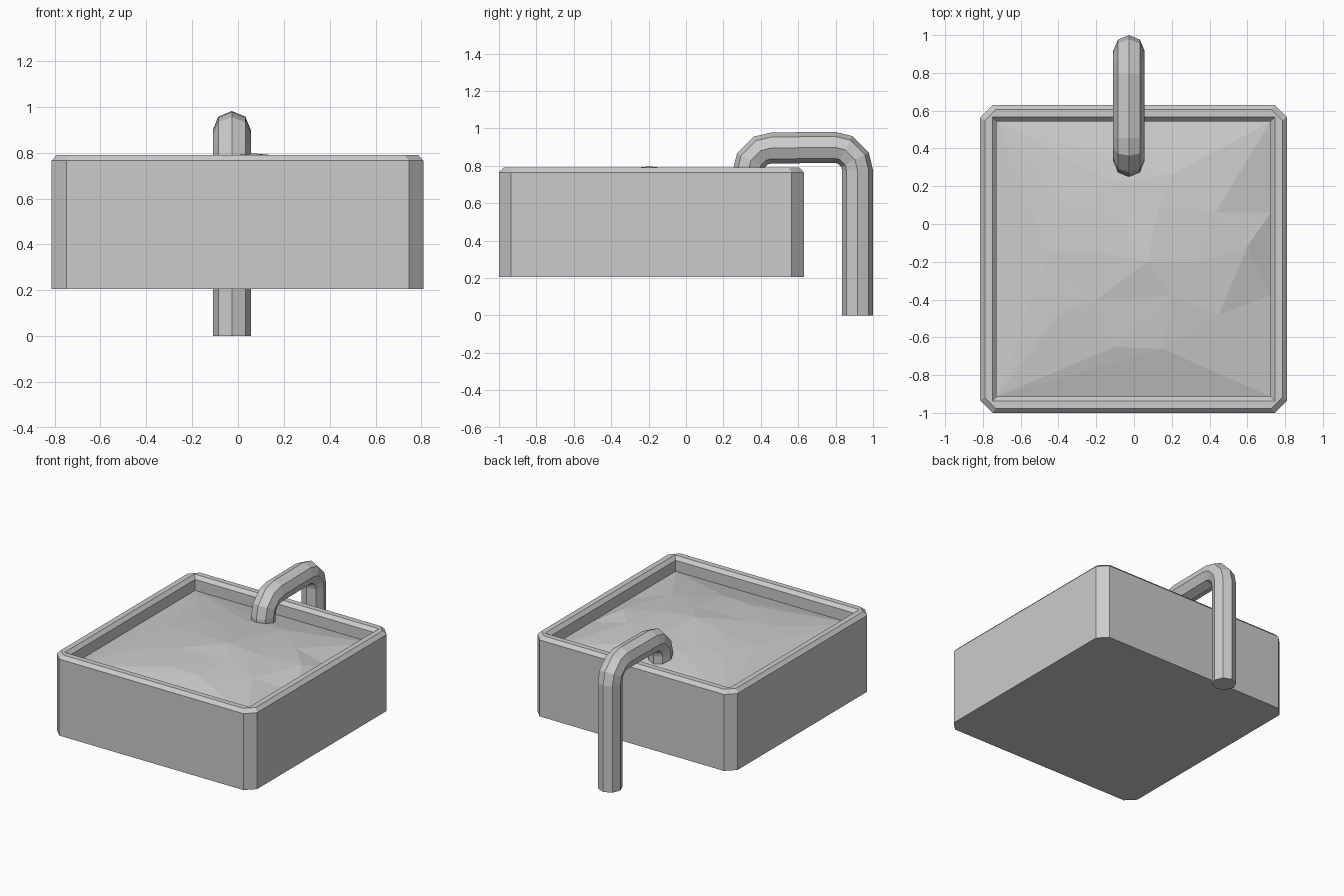
import bpy, bmesh
from math import cos, sin, pi, radians, hypot
from mathutils import Vector
from mathutils.geometry import delaunay_2d_cdt

if "Cube" in bpy.data.objects:
    bpy.data.objects.remove(bpy.data.objects["Cube"])


def make_object(name, verts, faces):
    bm = bmesh.new()
    vs = [bm.verts.new(v) for v in verts]
    for f in faces:
        bm.faces.new([vs[i] for i in f])
    bmesh.ops.remove_doubles(bm, verts=bm.verts, dist=1e-5)
    bmesh.ops.recalc_face_normals(bm, faces=bm.faces)
    mesh = bpy.data.meshes.new(name)
    bm.to_mesh(mesh)
    bm.free()
    ob = bpy.data.objects.new(name, mesh)
    bpy.context.collection.objects.link(ob)
    return ob


def bridge(rings, n=8):
    return [(r * n + i, r * n + (i + 1) % n, (r + 1) * n + (i + 1) % n, (r + 1) * n + i)
            for r in range(rings - 1) for i in range(n)]


CX, CY = -0.002, -0.185


def corner_ring(hx, hy, c, z):
    pts = [(hx, -hy + c), (hx, hy - c), (hx - c, hy), (-hx + c, hy),
           (-hx, hy - c), (-hx, -hy + c), (-hx + c, -hy), (hx - c, -hy)]
    return [(CX + x, CY + y, z) for x, y in pts]


# Planter box: chamfered corners, bevelled rim, square opening
profile = [(0.812, 0.065, 0.205), (0.812, 0.065, 0.765), (0.788, 0.058, 0.79),
           (0.748, 0, 0.79), (0.725, 0, 0.765), (0.725, 0, 0.67)]
verts = []
for h, c, z in profile:
    verts += corner_ring(h, h + 0.003, c, z)
make_object("box", verts, bridge(len(profile)) + [tuple(range(8))])

# Filling: uneven low-poly mound reaching the inner walls
hx, hy = 0.725, 0.728
border = [(CX - hx, CY - hy), (CX + hx, CY - hy), (CX + hx, CY + hy), (CX - hx, CY + hy)]
edge = [(0.723, 0.06), (0.723, -0.38)]
inner = [(0.07, -0.2), (-0.2, -0.4), (-0.4, -0.48), (-0.1, -0.65), (0.15, -0.66),
         (0.2, -0.38), (0.45, -0.48), (0.33, -0.2), (0.6, -0.12), (0.43, 0.06),
         (0.13, 0.08), (-0.08, 0.03), (-0.37, 0.1), (-0.1, 0.22), (-0.45, -0.15),
         (-0.2, -0.15), (0.2, 0.26)]
pts, _, tris, *_ = delaunay_2d_cdt([Vector(p) for p in border + edge + inner], [], [], 0, 1e-5)


def mound(p):
    d = max(abs(p.x - CX) / hx, abs(p.y - CY) / hy)
    if d > 0.99:
        return 0.685
    return 0.797 - 0.075 * (hypot(p.x - 0.07, p.y + 0.2) / 0.8)


make_object("filling", [(p.x, p.y, mound(p)) for p in pts], tris)

# Hooked pipe: octagonal tube, rings given as (y, z, outward angle)
R, BEND, PX = 0.083, 0.122, -0.027
rings = [(0.917, 0, 0)]
for yc, zc, angles in ((0.795, 0.777, (0, 27, 63, 90)), (0.455, 0.773, (90, 117, 153, 180))):
    rings += [(yc + BEND * cos(radians(a)), zc + BEND * sin(radians(a)), radians(a)) for a in angles]
rings.append((0.333, 0.71, pi))
verts = []
for y, z, a in rings:
    for i in range(8):
        t = i * pi / 4
        verts.append((PX + R * sin(t), y + R * cos(t) * cos(a), z + R * cos(t) * sin(a)))
n = len(rings)
make_object("hooked_pipe", verts,
            bridge(n) + [tuple(range(8)), tuple(range(n * 8 - 8, n * 8))])
